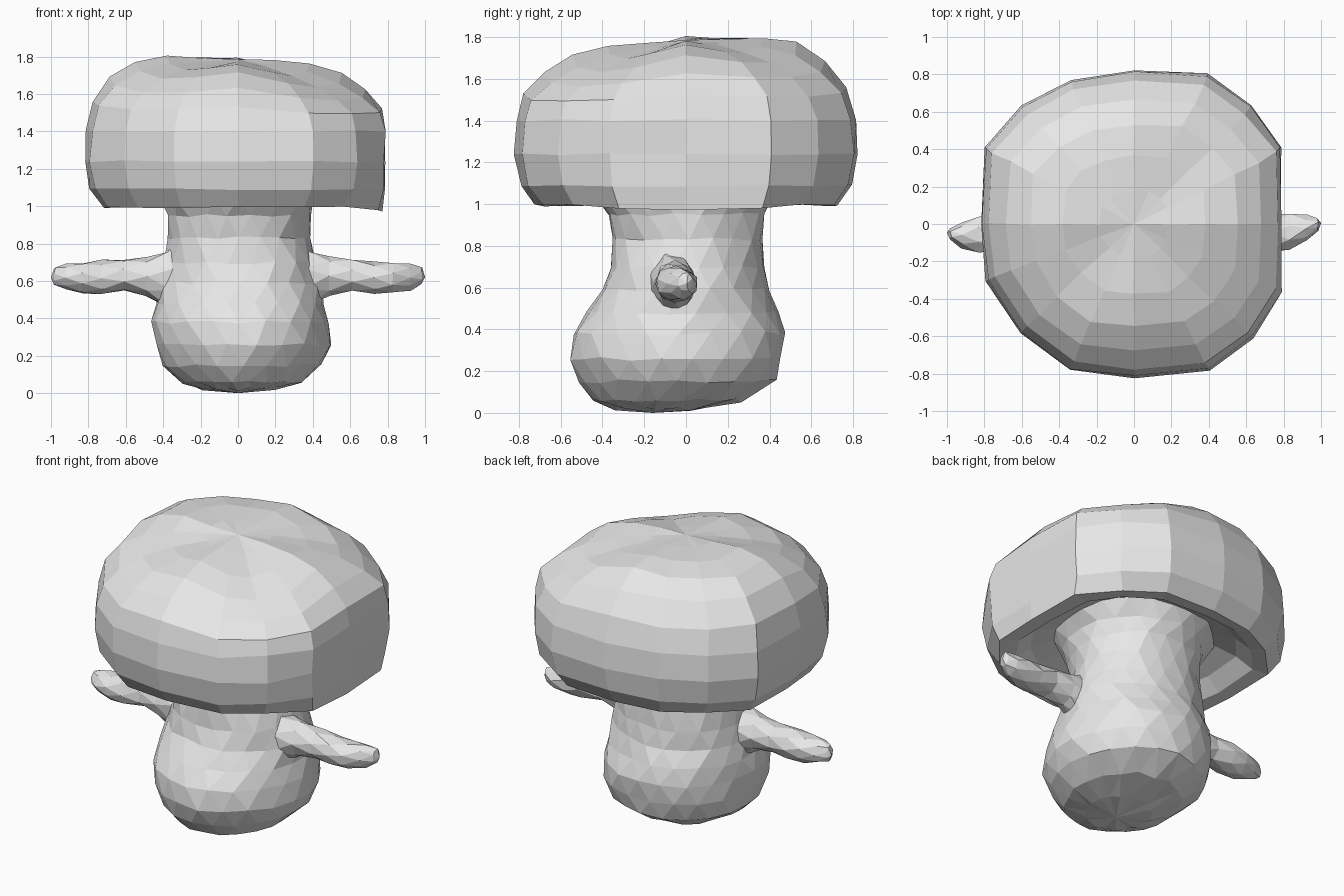
import bpy, bmesh, math, random
from mathutils import Vector

if "Cube" in bpy.data.objects:
    bpy.data.objects.remove(bpy.data.objects["Cube"])

random.seed(4)
grey = bpy.data.materials.new("plain_grey")
grey.diffuse_color = (0.8, 0.8, 0.8, 1)
grey.use_nodes = True
grey.node_tree.nodes["Principled BSDF"].inputs["Base Color"].default_value = grey.diffuse_color


def loft(name, rings, start=None, end=None, stagger=False):
    """Join rings of equal length; optional tip points close the ends."""
    bm = bmesh.new()
    vs = [[bm.verts.new(p) for p in r] for r in rings]
    n = len(rings[0])
    for k in range(len(vs) - 1):
        a, b = vs[k], vs[k + 1]
        for i in range(n):
            j = (i + 1) % n
            if not stagger:
                bm.faces.new((a[i], a[j], b[j], b[i]))
            elif k % 2 == 0:
                bm.faces.new((a[i], a[j], b[i]))
                bm.faces.new((a[j], b[j], b[i]))
            else:
                bm.faces.new((a[i], a[j], b[j]))
                bm.faces.new((a[i], b[j], b[i]))
    for tip, ring in ((start, vs[0]), (end, vs[-1])):
        if tip:
            t = bm.verts.new(tip)
            for i in range(n):
                bm.faces.new((ring[i], ring[(i + 1) % n], t))
    bmesh.ops.recalc_face_normals(bm, faces=bm.faces)
    mesh = bpy.data.meshes.new(name)
    bm.to_mesh(mesh)
    bm.free()
    mesh.materials.append(grey)
    obj = bpy.data.objects.new(name, mesh)
    bpy.context.collection.objects.link(obj)
    return obj


def jitter(p, amount):
    return Vector(p) + Vector([random.uniform(-amount, amount) for _ in range(3)])


# Cap: rounded-square outline, swept through a domed profile and a hollow underside
outline = [(0.82, 0.0), (0.80, 0.41), (0.63, 0.63), (0.39, 0.80), (0, 0.82), (-0.34, 0.77),
           (-0.60, 0.63), (-0.80, 0.41), (-0.82, 0.0), (-0.79, -0.30), (-0.61, -0.58),
           (-0.34, -0.78), (0, -0.82), (0.40, -0.78), (0.64, -0.61), (0.80, -0.37)]
profile = [(0.52, 1.14), (0.68, 1.09), (0.78, 1.01), (0.88, 0.995), (0.965, 1.09), (1.0, 1.24),
           (0.99, 1.40), (0.945, 1.54), (0.83, 1.66), (0.67, 1.745), (0.46, 1.78), (0.22, 1.785)]


def cap_point(x, y, s, z):
    top = min(1, max(0, (z - 1.45) / 0.25))
    px, py = x * s, y * s
    # the crown tilts up toward the back left and falls away at the corners
    corner = abs(2 * x * y) / (x * x + y * y)
    fall = 0.02 if x < 0 < y else 0.065
    edge = min(1, s / 0.6)
    dz = top * (0.05 * py - 0.05 * px - fall * corner * edge)
    if py > 0:
        py *= 1 - 0.03 * top
    # the rim flares and hangs lower on the right side
    if 0.8 < s < 0.97 and z < 1.05 and x > 0.75:
        px, dz = px * 1.07, -0.02
    return min(px, 0.785), py, z + dz


cap_rings = []
for s, z in profile:
    cap_rings.append([jitter(cap_point(x, y, s, z), 0.006) for x, y in outline])
loft("mushroom_cap", cap_rings, end=(0, 0, 1.785))

# Stem: bulging foot, narrow neck, flared top; rows are z, left, right, front, back
stem_rows = [(0.02, -0.19, 0.20, -0.34, 0.06), (0.06, -0.31, 0.34, -0.44, 0.27),
             (0.15, -0.41, 0.45, -0.51, 0.43), (0.26, -0.45, 0.495, -0.555, 0.465),
             (0.38, -0.455, 0.48, -0.54, 0.47), (0.48, -0.44, 0.46, -0.475, 0.44),
             (0.59, -0.42, 0.45, -0.40, 0.395), (0.70, -0.40, 0.42, -0.37, 0.38),
             (0.83, -0.375, 0.38, -0.355, 0.375), (0.95, -0.375, 0.385, -0.375, 0.385),
             (1.04, -0.41, 0.41, -0.43, 0.42), (1.14, -0.47, 0.47, -0.47, 0.47)]
SIDES = 20
stem_rings = []
for k, (z, l, r, f, b) in enumerate(stem_rows):
    ring = []
    for i in range(SIDES):
        a = math.tau * (i + 0.5 * (k % 2)) / SIDES
        p = ((l + r) / 2 + (r - l) / 2 * math.cos(a),
             (f + b) / 2 + (b - f) / 2 * math.sin(a), z)
        ring.append(jitter(p, 0.01))
    stem_rings.append(ring)
loft("stem", stem_rings, start=(0, -0.16, 0), stagger=True)

# Arms: flared root, narrow wrist, small blunt hand; rows are x, y, z, half width, half height
arm_rows = [(0.33, -0.06, 0.61, 0.14, 0.20), (0.41, -0.06, 0.61, 0.12, 0.15),
            (0.49, -0.05, 0.625, 0.10, 0.105), (0.61, -0.05, 0.63, 0.09, 0.085),
            (0.73, -0.05, 0.62, 0.10, 0.09), (0.83, -0.05, 0.615, 0.10, 0.085),
            (0.92, -0.04, 0.62, 0.07, 0.07), (0.98, -0.03, 0.625, 0.035, 0.045)]
for side, label in ((1, "right"), (-1, "left")):
    rings = []
    for k, (x, y, z, w, h) in enumerate(arm_rows):
        y += side * 0.025 * max(0, x - 0.75) / 0.25
        ring = []
        for i in range(8):
            a = math.tau * (i + 0.5 * (k % 2)) / 8
            # the root hugs the round stem
            dx = -0.07 * abs(math.cos(a)) if k < 2 else 0
            ring.append(jitter((side * (x + dx), y + w * math.cos(a), z + h * math.sin(a)), 0.006))
        rings.append(ring)
    loft(label + "_arm", rings, end=(side * 1.0, -0.02 + side * 0.025, 0.62), stagger=True)
